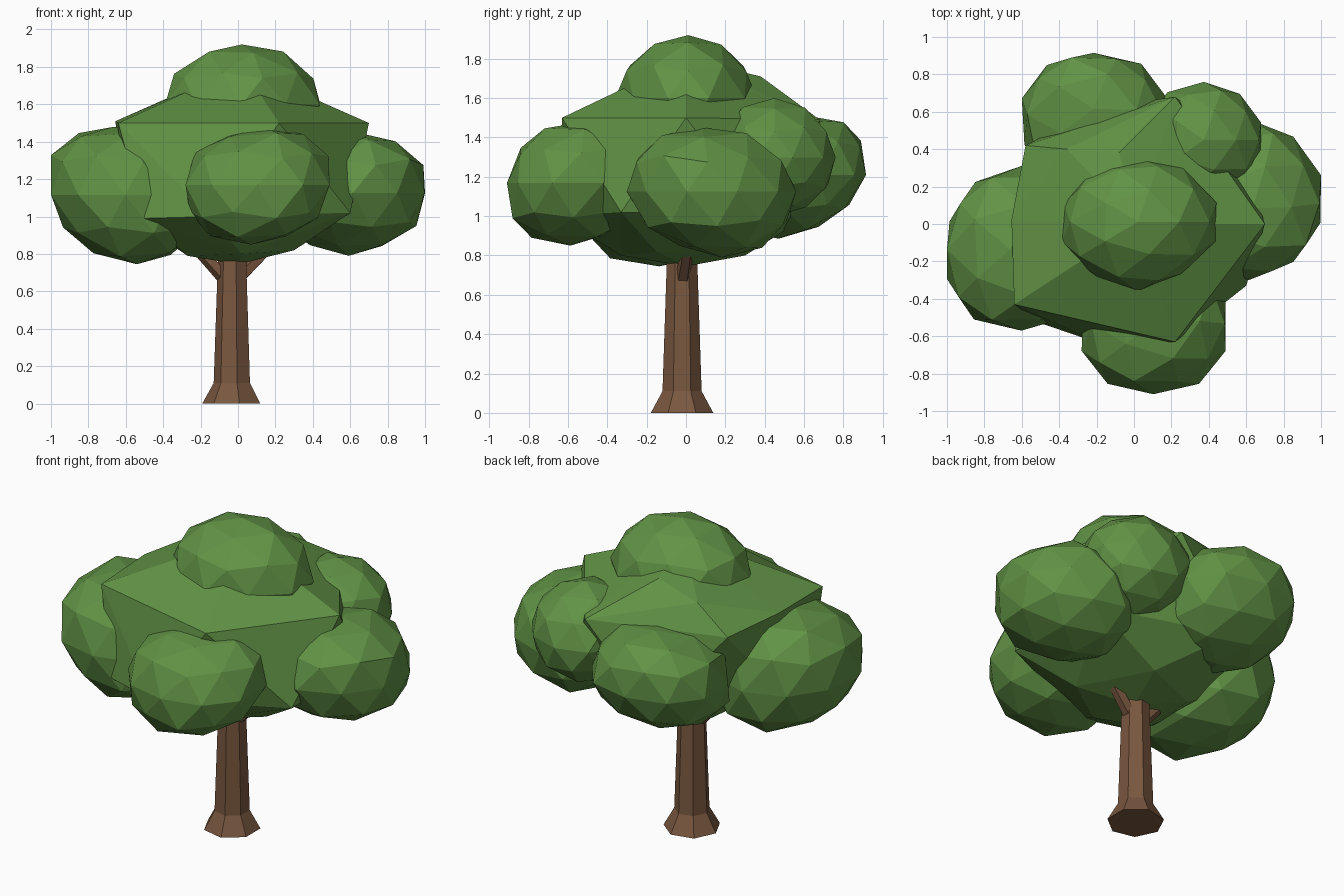
import bpy, bmesh, math, random
from mathutils import Vector

random.seed(4)
cube = bpy.data.objects.get("Cube")
if cube:
    bpy.data.objects.remove(cube, do_unlink=True)


def material(name, colour):
    mat = bpy.data.materials.new(name)
    mat.use_nodes = True
    mat.diffuse_color = (*colour, 1)
    mat.node_tree.nodes["Principled BSDF"].inputs["Base Color"].default_value = (*colour, 1)
    return mat


leaf_green = material("leaf green", (0.12, 0.29, 0.06))
bark_brown = material("bark brown", (0.19, 0.095, 0.05))


def finish(name, bm, mat):
    bmesh.ops.recalc_face_normals(bm, faces=bm.faces)
    mesh = bpy.data.meshes.new(name)
    bm.to_mesh(mesh)
    bm.free()
    mesh.materials.append(mat)
    bpy.context.collection.objects.link(bpy.data.objects.new(name, mesh))


def leaf_clump(name, low, high, power=0.91, lean=(0, 0), jitter=0.04):
    """Lumpy faceted ball between two corners; low power is boxier, lean shifts its top."""
    bm = bmesh.new()
    bmesh.ops.create_icosphere(bm, subdivisions=2, radius=1)
    for v in bm.verts:
        v.co = [math.copysign(abs(c) ** power, c) for c in v.co]
        v.co *= 1 + random.uniform(-jitter, jitter)
        v.co += Vector((*lean, 0)) * v.co.z
    for axis in range(3):
        values = [v.co[axis] for v in bm.verts]
        start, span = min(values), max(values) - min(values)
        for v in bm.verts:
            t = (v.co[axis] - start) / span
            v.co[axis] = low[axis] + t * (high[axis] - low[axis])
    finish(name, bm, leaf_green)


def leaf_core(name, points):
    """Coarse faceted crown wrapped around a few corner points."""
    bm = bmesh.new()
    for p in points:
        bm.verts.new(p)
    bmesh.ops.convex_hull(bm, input=bm.verts)
    finish(name, bm, leaf_green)


def tapered_limb(name, rings, sides):
    """Skin rings of (centre, radius) square to the limb, with closed ends."""
    bm = bmesh.new()
    direction = Vector(rings[-1][0]) - Vector(rings[0][0])
    turn = Vector((0, 0, 1)).rotation_difference(direction)
    loops = []
    for centre, radius in rings:
        loop = []
        for i in range(sides):
            a = math.pi + math.tau * i / sides
            offset = Vector((math.cos(a), math.sin(a), 0)) * radius
            loop.append(bm.verts.new(Vector(centre) + turn @ offset))
        loops.append(loop)
    for lower, upper in zip(loops, loops[1:]):
        for i in range(sides):
            j = (i + 1) % sides
            bm.faces.new((lower[i], lower[j], upper[j], upper[i]))
    bm.faces.new(loops[0][::-1])
    bm.faces.new(loops[-1])
    finish(name, bm, bark_brown)


# Trunk with flared foot
tapered_limb("trunk", [((-0.028, -0.02, z), r) for z, r in
                       ((0, 0.163), (0.11, 0.102), (0.9, 0.075))], 7)

# Short branches into the crown
tapered_limb("left_branch", [((-0.01, -0.02, 0.66), 0.04), ((0.25, 0.02, 0.92), 0.03)], 5)
tapered_limb("right_branch", [((-0.06, -0.02, 0.66), 0.04), ((-0.3, -0.04, 0.92), 0.03)], 5)

# Crown core: peak, shoulders, wide upper rim, lower rim and shallow underside
leaf_core("core_leaves", [
    (0.02, 0, 1.8), (-0.08, 0.38, 1.71), (-0.36, 0.4, 1.64),
    (0.7, 0, 1.5), (0.22, -0.63, 1.5), (-0.64, -0.43, 1.5),
    (-0.655, 0.02, 1.51), (-0.58, 0.42, 1.49), (0.22, 0.68, 1.49),
    (0.6, -0.33, 1.02), (-0.15, -0.65, 1.0), (-0.5, -0.53, 0.99),
    (-0.62, 0, 1.03), (-0.2, 0.62, 1.0), (0.58, 0.38, 1.0),
    (0.3, -0.15, 0.82), (0.02, -0.33, 0.8), (-0.27, -0.2, 0.79),
    (-0.27, 0.15, 0.8), (0.1, 0.3, 0.8), (0, 0, 0.745)])

# Smaller clumps around it
leaf_clump("top_leaves", (-0.39, -0.36, 1.28), (0.44, 0.36, 1.92), power=1.08)
leaf_clump("right_leaves", (-1.0, -0.57, 0.745), (-0.2, 0.31, 1.48), lean=(-0.15, 0))
leaf_clump("left_leaves", (0.2, -0.3, 0.79), (1.0, 0.56, 1.45), power=1, lean=(0.05, -0.12))
leaf_clump("front_leaves", (-0.28, -0.91, 0.85), (0.49, -0.18, 1.48), lean=(0.08, 0.1))
leaf_clump("back_leaves", (-0.6, 0.18, 0.885), (0.18, 0.915, 1.51), lean=(0, 0.2))
leaf_clump("upper_back_leaves", (0.06, 0.14, 1.0), (0.68, 0.76, 1.6), power=1)
